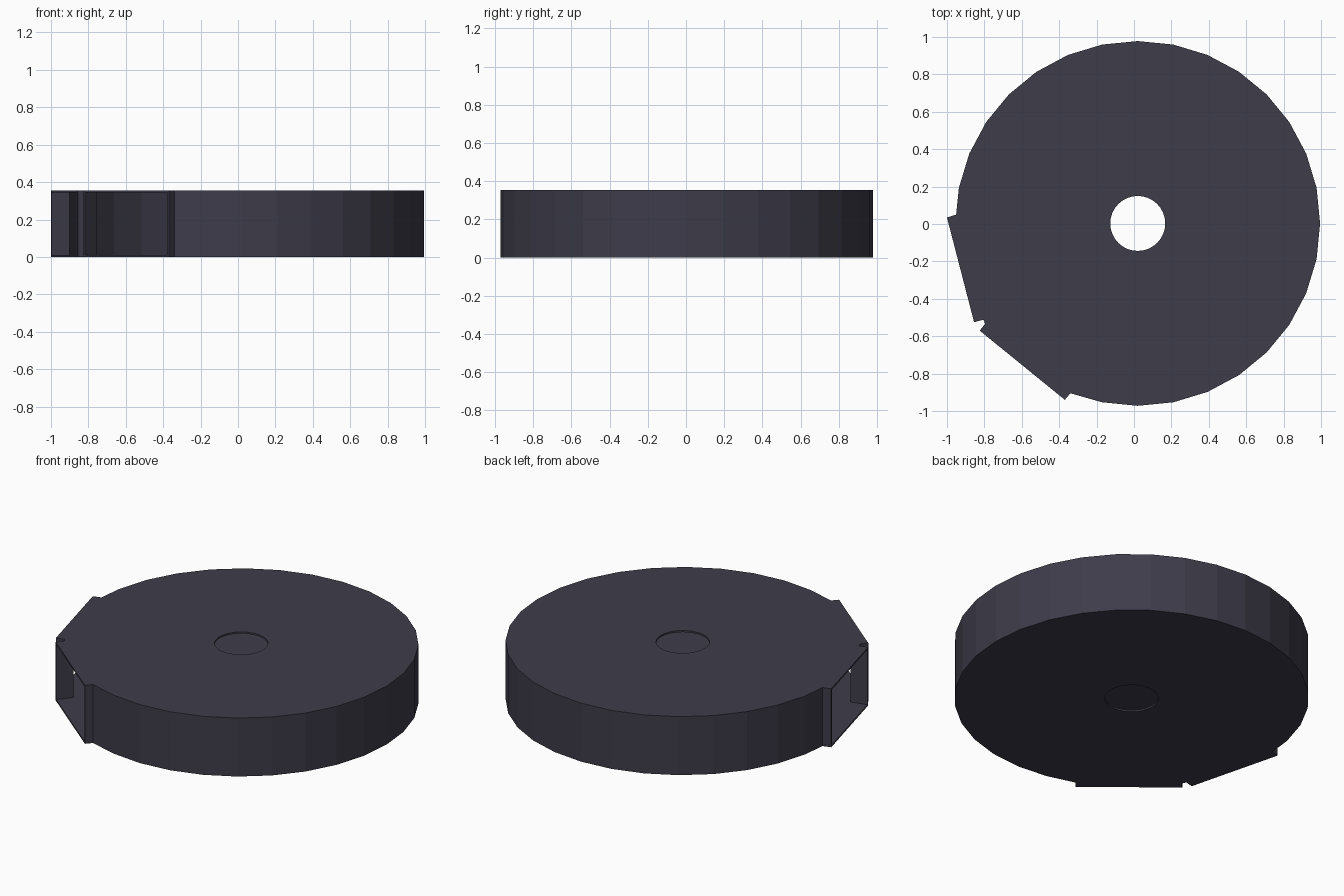
import bpy, bmesh, math
from mathutils import Vector

if "Cube" in bpy.data.objects:
    bpy.data.objects.remove(bpy.data.objects["Cube"])

CX, CY, R, HOLE = 0.02, 0.003, 0.975, 0.147
H, T = 0.355, 0.01

mat = bpy.data.materials.new("dark_slate")
mat.diffuse_color = (0.048, 0.045, 0.068, 1)
mat.use_nodes = True
mat.node_tree.nodes["Principled BSDF"].inputs["Base Color"].default_value = mat.diffuse_color


def finish(name, bm, offset):
    me = bpy.data.meshes.new(name)
    bm.to_mesh(me)
    bm.free()
    me.materials.append(mat)
    ob = bpy.data.objects.new(name, me)
    bpy.context.collection.objects.link(ob)
    s = ob.modifiers.new("thickness", 'SOLIDIFY')
    s.thickness = T
    s.offset = offset
    return ob


def circle(r, i, n=32):
    a = 2 * math.pi * i / n
    return (CX + r * math.cos(a), CY + r * math.sin(a))


# Round wall path, running counterclockwise past the two doorways
wall = [(-0.34, -0.905)] + [circle(R, i) for i in range(23, 48)] + [(-0.951, 0.05)]
# Corners of the two projecting doorways
side_door = [(-1.0, 0.035), (-0.855, -0.525)]
front_door = [(-0.825, -0.57), (-0.37, -0.94)]
notch = [(-0.805, -0.512), (-0.795, -0.535)]
outline = wall + side_door + notch + front_door


def plate(name, z, up):
    bm = bmesh.new()
    for loop in (outline, [circle(HOLE, i) for i in range(32)]):
        vs = [bm.verts.new((x, y, z)) for x, y in loop]
        for a, b in zip(vs, vs[1:] + vs[:1]):
            bm.edges.new((a, b))
    bmesh.ops.triangle_fill(bm, use_beauty=True, edges=bm.edges[:],
                            normal=(0, 0, 1))
    bm.normal_update()
    for f in bm.faces:
        if (f.normal.z > 0) != up:
            f.normal_flip()
    finish(name, bm, -1)


def strip(name, path, offset):
    bm = bmesh.new()
    lo = [bm.verts.new((x, y, T)) for x, y in path]
    hi = [bm.verts.new((x, y, H - T)) for x, y in path]
    for i in range(len(path) - 1):
        bm.faces.new((lo[i], lo[i + 1], hi[i + 1], hi[i]))
    finish(name, bm, offset)


# Roof and floor, both with the central hole
plate("roof", H, True)
plate("floor", 0, False)

# Thin hollow wall and the sliver between the doorways
strip("round_wall", wall, -1)
strip("notch_wall", notch, -1)

# Doorway side walls, reaching a little inside
for label, (a, b) in (("side_door", side_door), ("front_door", front_door)):
    d = (Vector(b) - Vector(a)).normalized()
    inward = Vector((-d.y, d.x))
    for n, p, sign in ((1, Vector(a), 1), (2, Vector(b), -1)):
        p = p + d * sign * T / 2
        strip(f"{label}_jamb_{n}", [tuple(p), tuple(p + inward * 0.1)], 0)
